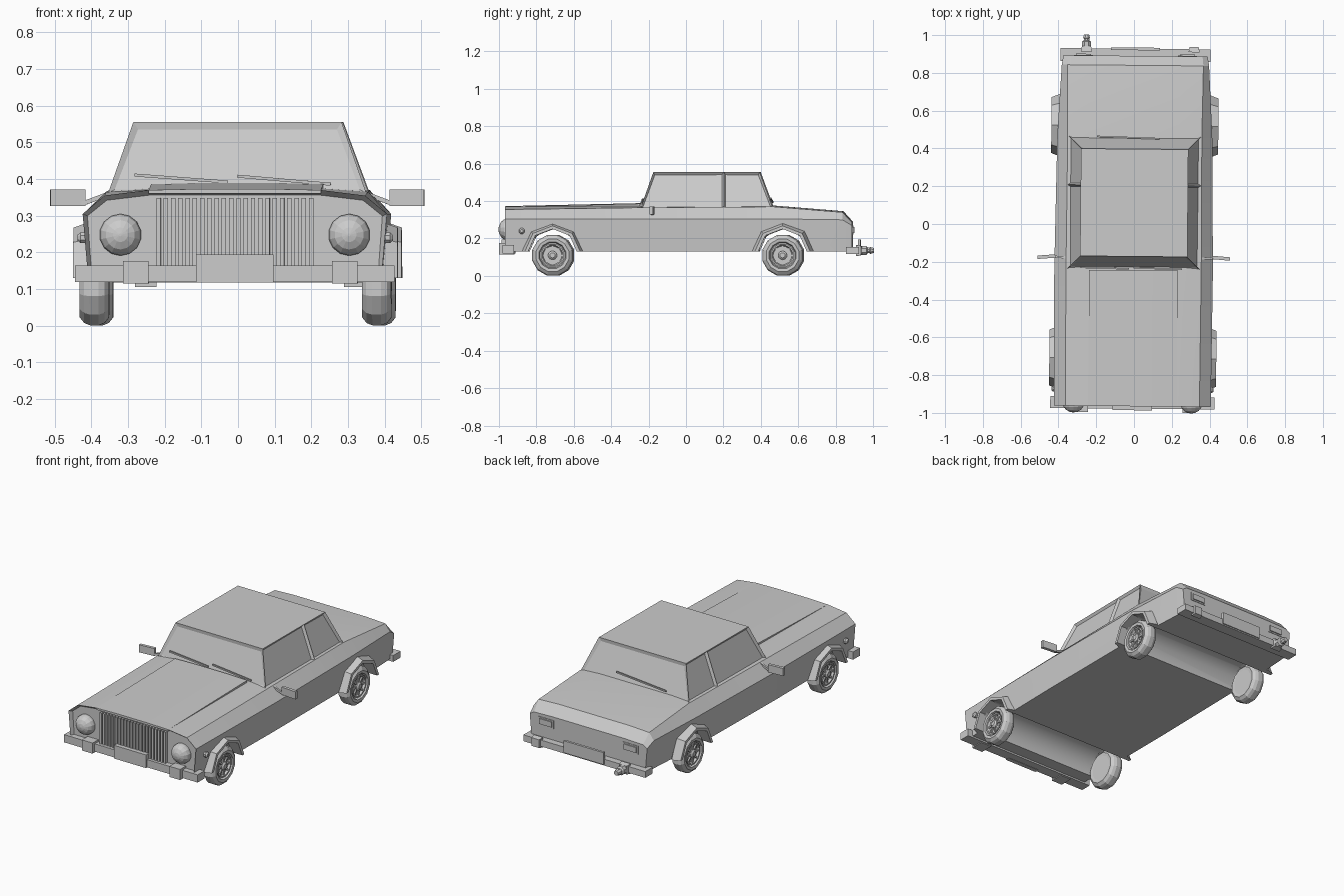
import bpy, bmesh, math
from mathutils import Matrix, Vector

if "Cube" in bpy.data.objects:
    bpy.data.objects.remove(bpy.data.objects["Cube"])

parts = []


def finish(name, bm):
    bmesh.ops.recalc_face_normals(bm, faces=bm.faces)
    me = bpy.data.meshes.new(name)
    bm.to_mesh(me)
    bm.free()
    ob = bpy.data.objects.new(name, me)
    bpy.context.collection.objects.link(ob)
    parts.append(ob)
    return ob


def skin(bm, rings, cap=True, closed=True):
    """Join rings of points with quads; returns the end caps."""
    vs = [[bm.verts.new(p) for p in r] for r in rings]
    n = len(vs[0])
    for a, b in zip(vs, vs[1:]):
        for i in range(n if closed else n - 1):
            j = (i + 1) % n
            bm.faces.new((a[i], a[j], b[j], b[i]))
    return [bm.faces.new(vs[0]), bm.faces.new(vs[-1])] if cap else []


def box(name, x, y, z, rot=None):
    bm = bmesh.new()
    c = Vector((sum(x) / 2, sum(y) / 2, sum(z) / 2))
    m = Matrix.Translation(c) @ (rot or Matrix()) @ Matrix.Diagonal((x[1] - x[0], y[1] - y[0], z[1] - z[0], 1))
    bmesh.ops.create_cube(bm, size=1, matrix=m)
    return finish(name, bm)


def bar(name, a, b, w):
    """Square bar between two points."""
    a, b = Vector(a), Vector(b)
    bm = bmesh.new()
    m = Matrix.Translation((a + b) / 2) @ (b - a).to_track_quat('Z', 'Y').to_matrix().to_4x4()
    bmesh.ops.create_cube(bm, size=1, matrix=m @ Matrix.Diagonal((w, w, (b - a).length, 1)))
    return finish(name, bm)


def lathe(name, profile, centre, axis, segs):
    """Turn (radius, distance) points round an axis through centre."""
    q = Vector(axis).to_track_quat('Z', 'Y')
    bm = bmesh.new()
    skin(bm, [[Vector(centre) + q @ Vector((r * math.cos(t), r * math.sin(t), d))
               for t in (2 * math.pi * (i + .5) / segs for i in range(segs))] for r, d in profile])
    return finish(name, bm)


# Body: cross-sections from nose to tail
# y, bottom width, waist width, waist z, shoulder width, shoulder z, top z
sections = [(-.965, .400, .415, .305, .355, .355, .370),
            (-.240, .405, .420, .305, .358, .365, .374),
            (.470, .400, .410, .305, .355, .370, .376),
            (.840, .378, .390, .300, .360, .340, .346),
            (.890, .370, .382, .270, .355, .286, .290)]
rings = []
for y, wb, wm, zm, ws, zs, zt in sections:
    half = [(wb, .13), (wm, zm), (ws, zs), (.235, zt)]
    rings.append([(x, y, z) for x, z in half] + [(-x, y, z) for x, z in reversed(half)])
bm = bmesh.new()
front = skin(bm, rings)[0]
bmesh.ops.recalc_face_normals(bm, faces=bm.faces)
bmesh.ops.inset_region(bm, faces=[front], thickness=.014, depth=-.02)
body = finish("body", bm)

# Wheel wells cut right across the floor
WHEELS = (-.71, .52)
for y in WHEELS:
    cut = lathe("well_cutter", [(.135, -.6), (.135, .6)], (0, y, .115), (1, 0, 0), 14)
    parts.remove(cut)
    cut.hide_render = True
    mod = body.modifiers.new("well", 'BOOLEAN')
    mod.operation, mod.solver, mod.object = 'DIFFERENCE', 'EXACT', cut
    bpy.context.view_layer.objects.active = body
    bpy.ops.object.modifier_apply(modifier=mod.name)
    bpy.data.objects.remove(cut)
body.select_set(True)
bpy.ops.object.shade_smooth_by_angle(angle=math.radians(32))

# Hood panel, rising toward the windshield
bm = bmesh.new()
skin(bm, [[(-.235, y, .36), (-.235, y, z - .003), (-.1, y, z), (.1, y, z), (.235, y, z - .003), (.235, y, .36)]
          for y, z in ((-.965, .373), (-.245, .389))])
finish("hood", bm)

# Cabin with inset windows
bm = bmesh.new()
lo = [(-.24, .352, .362), (.205, .355, .362), (.468, .355, .362)]
hi = [(-.172, .284, .555), (.205, .284, .555), (.397, .284, .555)]
V = {(s, k, i): bm.verts.new((s * x, y, z)) for s in (1, -1)
     for k, row in enumerate((lo, hi)) for i, (y, x, z) in enumerate(row)}
glass = [bm.faces.new([V[s, 0, i], V[s, 0, i + 1], V[s, 1, i + 1], V[s, 1, i]]) for s in (1, -1) for i in (0, 1)]
glass += [bm.faces.new([V[1, 0, i], V[-1, 0, i], V[-1, 1, i], V[1, 1, i]]) for i in (0, 2)]
for k in (0, 1):
    bm.faces.new([V[s, k, i] for s, i in ((1, 0), (1, 1), (1, 2), (-1, 2), (-1, 1), (-1, 0))])
bmesh.ops.recalc_face_normals(bm, faces=bm.faces)
bmesh.ops.inset_individual(bm, faces=glass[:4], thickness=.014, depth=-.014)
bmesh.ops.inset_individual(bm, faces=glass[4:], thickness=.022, depth=-.008)
finish("cabin", bm)

# Wipers
bar("wiper_left", (-.28, -.232, .411), (-.025, -.238, .392), .008)
bar("wiper_right", (0, -.232, .408), (.255, -.238, .386), .008)
bar("rear_wiper", (.13, .453, .415), (-.2, .462, .394), .008)

# Grille slats and lower valance
for i in range(22):
    x = -.208 + i * .416 / 21
    box("grille_slat", (x - .006, x + .006), (-.962, -.943), (.16, .348))

# Bumpers and plates
box("front_bumper", (-.435, .435), (-.978, -.915), (.12, .165))
box("front_plate", (-.105, .105), (-.986, -.96), (.118, .195))
box("rear_bumper", (-.397, .397), (.86, .928), (.118, .155))
box("rear_plate", (-.13, .13), (.92, .934), (.125, .195))

for s in (-1, 1):
    # Front overriders, headlights, side markers
    box("front_overrider", (s * .3 - .035, s * .3 + .035) if s > 0 else (-.305, -.235),
        (-.998, -.92), (.115, .177))
    lathe("headlight", [(.057, -.01), (.057, .012), (.053, .026), (.04, .042), (.02, .052), (.004, .055)],
          (s * .312, -.945, .248), (0, -1, 0), 14)
    lathe("side_marker", [(.016, -.01), (.016, .012), (.008, .02)], (s * .41, -.875, .24), (s, 0, 0), 8)

    # Tail lights with a raised lens
    x = s * .275
    box("tail_light_frame", (x - .05, x + .05), (.87, .893), (.222, .27))
    box("tail_light_lens", (x - .04, x + .04), (.88, .899), (.23, .262))

    # Rear overriders
    x = .31 if s > 0 else -.26
    lathe("rear_overrider", [(.042, 0), (.034, .028)], (x, .912, .136), (0, 1, 0), 4)

    # Door mirrors and arms
    x = sorted((s * .415, s * .51))
    box("door_mirror", x, (-.186, -.168), (.327, .371), Matrix.Rotation(-s * .08, 4, 'Z'))
    bar("mirror_arm", (s * .35, -.18, .36), (s * .425, -.177, .332), .012)

    for y in WHEELS:
        # Wheels: tyre, rim and spokes
        c = (s * .385, y, .11)
        lathe("tyre", [(.072, -.038), (.09, -.04), (.106, -.028), (.1125, -.012), (.1125, .012), (.106, .028),
                       (.09, .04), (.074, .038), (.068, .02), (.02, .02)], c, (s, 0, 0), 12)
        lathe("rim", [(.058, .015), (.064, .034), (.056, .034), (.05, .022)], c, (s, 0, 0), 12)
        lathe("hub", [(.024, .01), (.024, .032), (.014, .04)], c, (s, 0, 0), 10)
        for k in range(8):
            t = k * math.pi / 4
            dy, dz = math.cos(t), math.sin(t)
            px = s * .41
            bar("spoke", (px, y + .018 * dy, .11 + .018 * dz), (px, y + .056 * dy, .11 + .056 * dz), .01)

        # Flared arches, four flat segments each
        bm = bmesh.new()
        skin(bm, [[(s * ax, y + r * math.cos(t), .13 + .93 * r * math.sin(t))
                   for r, ax in ((.13, .37), (.13, .442), (.148, .442), (.166, .395))]
                  for t in (k * math.pi / 4 for k in range(5))])
        finish("wheel_arch", bm)

# Tow hitch on the left of the rear bumper
lathe("tow_hitch", [(.026, 0), (.026, .028), (.016, .034), (.016, .044), (.02, .048), (.014, .067)],
      (-.26, .935, .136), (0, 1, 0), 8)

# The whole car is turned very slightly
turn = Matrix.Rotation(-.009, 4, 'Z')
for ob in parts:
    ob.data.transform(turn)
